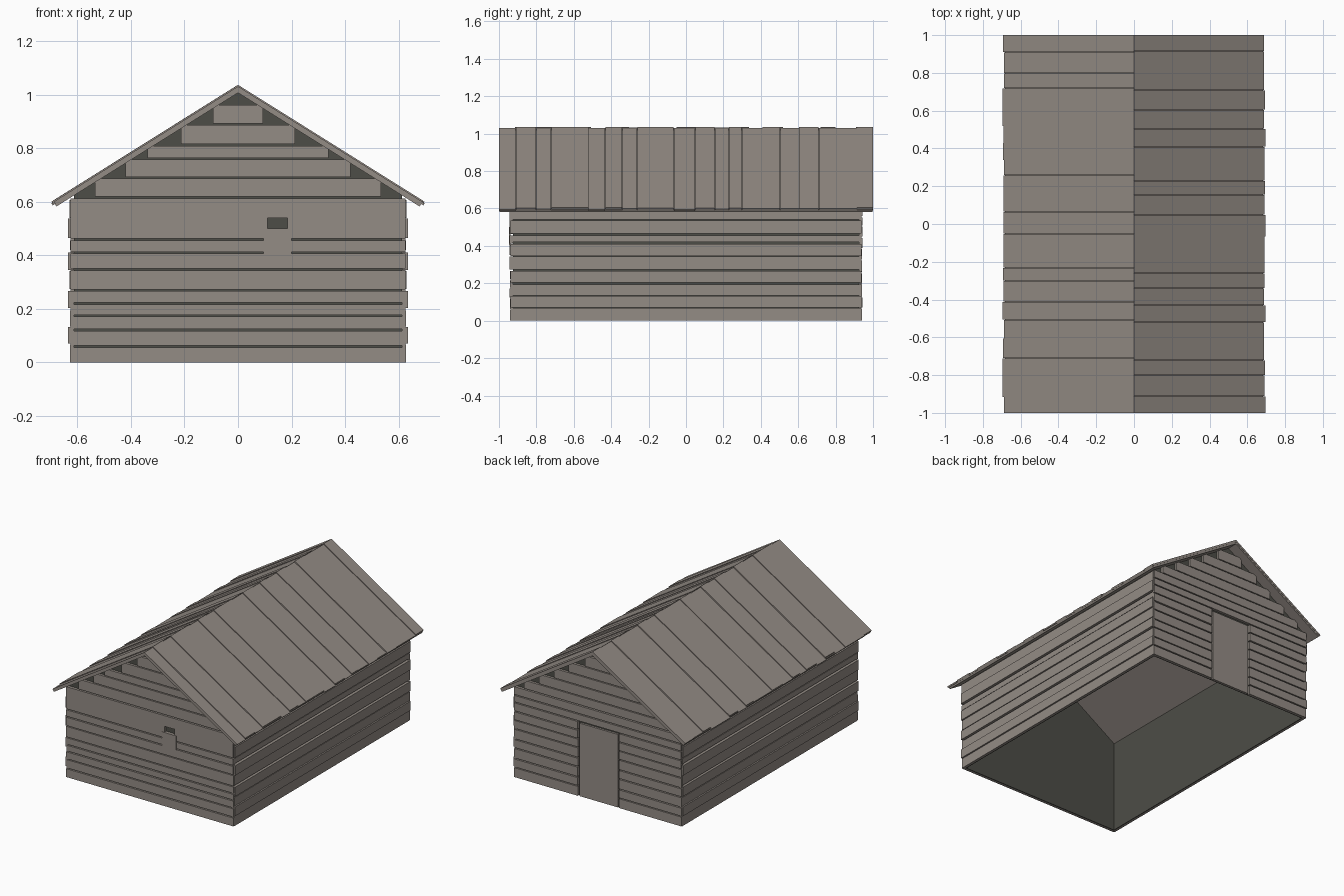
import bpy, bmesh, random

random.seed(4)
if "Cube" in bpy.data.objects:
    bpy.data.objects.remove(bpy.data.objects["Cube"])

SLOPE = 0.626          # roof fall per unit of width
WALL_Y, WALL_X = 0.925, 0.612


def material(name, rgb):
    m = bpy.data.materials.new(name)
    m.use_nodes = True
    m.diffuse_color = (*rgb, 1)
    m.node_tree.nodes["Principled BSDF"].inputs["Base Color"].default_value = (*rgb, 1)
    return m


WOOD = material("weathered wood", (0.296, 0.262, 0.235))
DARK = material("dark lining", (0.074, 0.074, 0.063))


def prism(bm, profile, y0, y1):
    """Extrude an x-z outline from y0 to y1."""
    a = [bm.verts.new((x, y0, z)) for x, z in profile]
    b = [bm.verts.new((x, y1, z)) for x, z in profile]
    bm.faces.new(a)
    bm.faces.new(b[::-1])
    for i in range(len(a)):
        j = (i + 1) % len(a)
        bm.faces.new((a[j], a[i], b[i], b[j]))


def box(bm, x0, x1, y0, y1, z0, z1):
    prism(bm, [(x0, z0), (x1, z0), (x1, z1), (x0, z1)], min(y0, y1), max(y0, y1))


def finish(bm, name, mat):
    bmesh.ops.recalc_face_normals(bm, faces=bm.faces)
    me = bpy.data.meshes.new(name)
    bm.to_mesh(me)
    bm.free()
    me.materials.append(mat)
    ob = bpy.data.objects.new(name, me)
    bpy.context.collection.objects.link(ob)
    return ob


def rows(levels, gap):
    """Pairs of heights for boards, with a narrow gap above each one."""
    return [(a, b - gap) for a, b in zip(levels, levels[1:])]


def end_wall(name, side, levels, gable, opening):
    """Horizontal boards on a gable end, split around an opening."""
    x0, x1, z0, z1 = opening
    bm = bmesh.new()
    for a, b in rows(levels, 0.007):
        front = side * (0.941 + random.uniform(0, 0.004))
        cuts = [a] + [z for z in (z0, z1) if a < z < b] + [b]
        for c, d in zip(cuts, cuts[1:]):
            if c >= z0 and d <= z1:
                spans = [(-0.625, x0), (x1, 0.625)]
            else:
                spans = [(-0.625, 0.625)]
            for s, e in spans:
                box(bm, s, e, side * WALL_Y, front, c, d)
    # stepped gable boards, each stopping where its top meets the roof
    for a, b in rows(gable, 0.006):
        half = (1.026 - b - 0.006) / SLOPE
        box(bm, -half, half, side * WALL_Y, side * 0.942, a, b)
    return finish(bm, name, WOOD)


# Dark lining behind the boards: open below and under the roof
bm = bmesh.new()
eave = 1.013 - SLOPE * WALL_X
outline = [(-WALL_X, 0), (WALL_X, 0), (WALL_X, eave), (0, 1.013), (-WALL_X, eave)]
ends = []
for y in (-WALL_Y, WALL_Y):
    ends.append([bm.verts.new((x, y, z)) for x, z in outline])
    bm.faces.new(ends[-1])
for i, j in ((1, 2), (4, 0)):
    bm.faces.new((ends[0][i], ends[0][j], ends[1][j], ends[1][i]))
lining = finish(bm, "wall_lining", DARK)
mod = lining.modifiers.new("thickness", "SOLIDIFY")
mod.thickness = 0.008

# Gable end walls
end_wall("front_wall_boards", -1,
         [0, 0.063, 0.125, 0.178, 0.223, 0.273, 0.35, 0.413, 0.463, 0.619],
         [0.619, 0.692, 0.763, 0.815, 0.893, 0.967], (0.11, 0.185, 0.5, 0.54))
end_wall("back_wall_boards", 1,
         [0, 0.07, 0.13, 0.2, 0.26, 0.33, 0.39, 0.45, 0.51, 0.56, 0.619],
         [0.619, 0.68, 0.75, 0.82, 0.89, 0.967], (-0.16, 0.15, 0, 0.505))

# Panel below the window
bm = bmesh.new()
box(bm, 0.095, 0.2, -0.939, -0.947, 0.405, 0.5)
finish(bm, "window_panel", WOOD)

# Door set back in its opening
bm = bmesh.new()
box(bm, -0.15, 0.14, WALL_Y, 0.939, 0, 0.493)
finish(bm, "back_door", WOOD)

# Long side walls
for side, name in ((1, "left_wall_boards"), (-1, "right_wall_boards")):
    bm = bmesh.new()
    levels = [0, 0.07, 0.135, 0.203, 0.275, 0.345, 0.42, 0.465, 0.54, 0.61]
    wide_gaps = (0.203, 0.275, 0.42, 0.465)
    for i, (a, b) in enumerate(zip(levels, levels[1:])):
        top = b - (0.009 if b in wide_gaps else 0.003)
        face = 0.628 + (0.007 if i % 2 else 0) + random.uniform(-0.001, 0.001)
        xs = sorted((side * WALL_X, side * face))
        box(bm, xs[0], xs[1], -0.937, 0.937, a, top)
    finish(bm, name, WOOD)


def slope_profile(side, top, bottom, reach):
    """Outline of one roof layer, square to the slope at the eave."""
    lean = (top - bottom) * 0.45
    pts = [(0, top), (reach, top - SLOPE * reach),
           (reach - lean, bottom - SLOPE * (reach - lean)), (0, bottom)]
    return [(side * x, z) for x, z in pts]


# Roof: a plain under layer, with boards of uneven thickness on top
seams = [-1, -0.91, -0.8, -0.72, -0.52, -0.43, -0.34, -0.26, -0.065, 0.05,
         0.155, 0.23, 0.3, 0.41, 0.505, 0.605, 0.71, 0.915, 0.995]
for side, name in ((1, "left_roof"), (-1, "right_roof")):
    bm = bmesh.new()
    prism(bm, slope_profile(side, 1.02, 1.007, 0.684), -0.998, 0.998)
    finish(bm, name + "_base", WOOD)
    bm = bmesh.new()
    edges = [side * y for y in seams]
    edges.sort()
    edges[0], edges[-1] = -1, 1
    for i, (a, b) in enumerate(zip(edges, edges[1:])):
        top = 1.031 + (0.005 if i % 2 else 0) + random.uniform(-0.001, 0.001)
        reach = 0.692 + random.uniform(-0.005, 0.005)
        prism(bm, slope_profile(side, top, 1.02, reach), a, b - (0.002 if b < 1 else 0))
    finish(bm, name + "_boards", WOOD)
